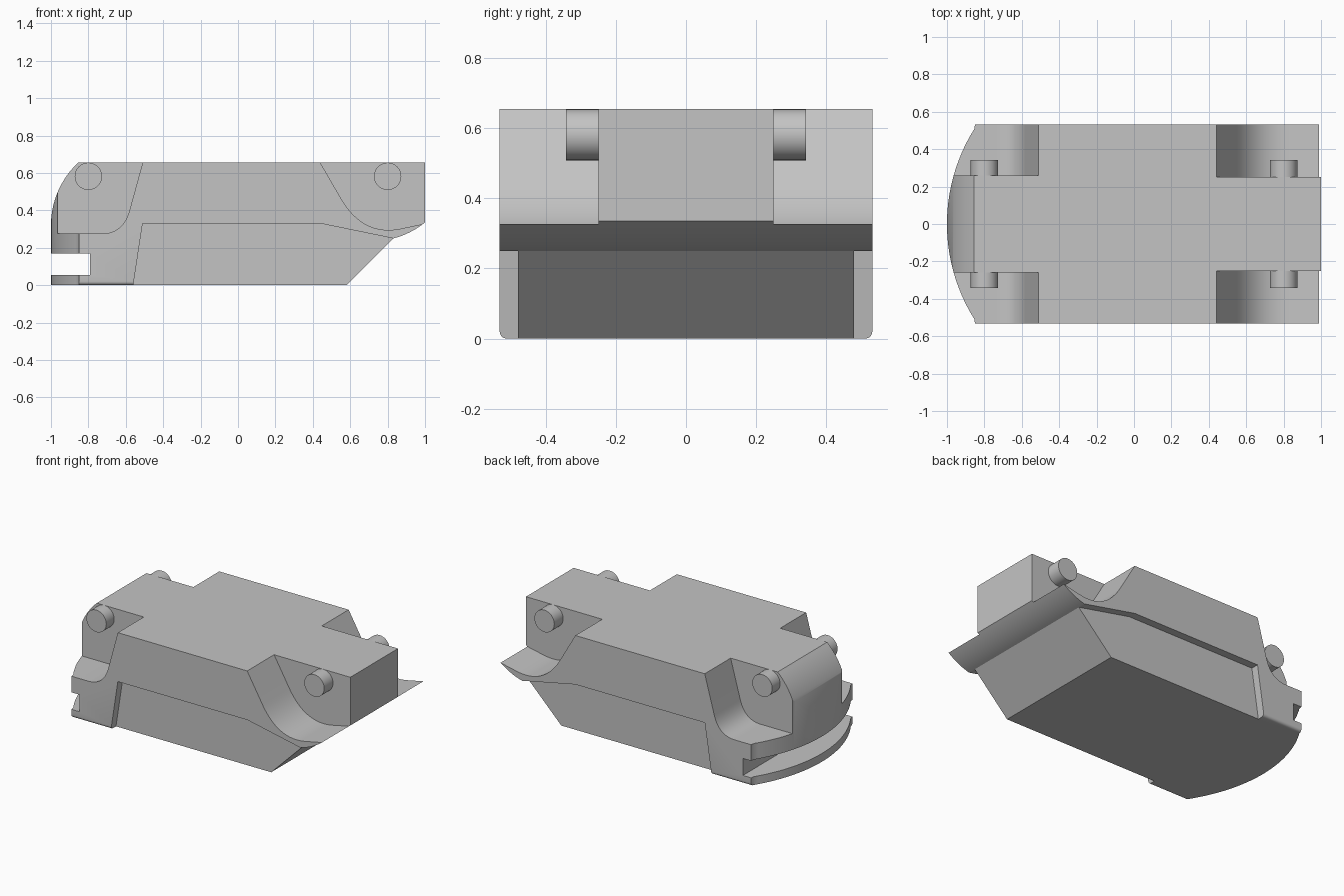
import bpy, bmesh, math
from mathutils import Vector

if "Cube" in bpy.data.objects:
    bpy.data.objects.remove(bpy.data.objects["Cube"], do_unlink=True)

grey = bpy.data.materials.new("plain grey")
grey.use_nodes = True
grey.diffuse_color = (0.55, 0.55, 0.55, 1)
grey.node_tree.nodes["Principled BSDF"].inputs["Base Color"].default_value = (0.55, 0.55, 0.55, 1)

HALF = 0.532   # half width of the body
TOP = 0.655    # height of the roof


def prism(name, points, low, high, axis="y", soften=0):
    """Extrude an outline drawn in xz (axis y) or xy (axis z)."""
    bm = bmesh.new()
    place = (lambda a, b, t: (a, t, b)) if axis == "y" else (lambda a, b, t: (a, b, t))
    face = bm.faces.new([bm.verts.new(place(a, b, low)) for a, b in points])
    new = bmesh.ops.extrude_face_region(bm, geom=[face])["geom"]
    shift = Vector(place(0, 0, high - low))
    bmesh.ops.translate(bm, vec=shift, verts=[v for v in new if isinstance(v, bmesh.types.BMVert)])
    bmesh.ops.recalc_face_normals(bm, faces=bm.faces)
    if soften:
        sills = [e for e in bm.edges
                 if all(abs(v.co.z) < 1e-5 for v in e.verts)
                 and abs(e.verts[0].co.y - e.verts[1].co.y) < 1e-5]
        bmesh.ops.bevel(bm, geom=sills, offset=soften, segments=5, profile=0.5, affect="EDGES")
    mesh = bpy.data.meshes.new(name)
    bm.to_mesh(mesh)
    bm.free()
    obj = bpy.data.objects.new(name, mesh)
    bpy.context.collection.objects.link(obj)
    mesh.materials.append(grey)
    return obj


def carve(target, tool, operation="DIFFERENCE"):
    """Apply one boolean and discard its cutter."""
    mod = target.modifiers.new("carve", "BOOLEAN")
    mod.operation, mod.solver, mod.object = operation, "EXACT", tool
    bpy.context.view_layer.objects.active = target
    bpy.ops.object.modifier_apply(modifier=mod.name)
    bpy.data.objects.remove(tool, do_unlink=True)


def curve(a, b, c, steps=16):
    """Quadratic curve from a to c, pulled towards b."""
    a, b, c = Vector(a), Vector(b), Vector(c)
    return [tuple(a * (1 - t) ** 2 + b * 2 * t * (1 - t) + c * t * t)
            for t in (i / steps for i in range(steps + 1))]


# Body: side silhouette with a rounded nose, a raked tail and an upturned lip
nose_r, nose_z = 0.459, 0.32
sweep = math.asin((TOP - nose_z) / nose_r)
nose = [(-1 + nose_r * (1 - math.cos(sweep * i / 20)), nose_z + nose_r * math.sin(sweep * i / 20))
        for i in range(21)]
lip = curve((0.83, 0.25), (0.92, 0.272), (1, 0.335), 10)
body = prism("body", [(-1, 0), (0.58, 0)] + lip + [(1, TOP)] + nose[::-1], -HALF, HALF, soften=0.02)

# Bowed front end in plan
bow_r = 0.958
bow = math.asin(HALF / bow_r)
arc = [(-1 + bow_r * (1 - math.cos(bow * i / 20)), bow_r * math.sin(bow * i / 20))
       for i in range(-20, 21)]
arc[0], arc[-1] = (arc[0][0], -0.6), (arc[-1][0], 0.6)
carve(body, prism("plan", arc + [(1.1, 0.6), (1.1, -0.6)], -0.1, 1, "z"), "INTERSECT")

# Corner bays and side recesses, mirrored to both sides
front_bay = [(-0.415, 1), (-0.51, TOP)] + curve((-0.58, 0.4), (-0.614, 0.275), (-0.73, 0.275)) \
    + [(-1.1, 0.275), (-1.1, 1)]
rear_bay = [(0.24, 1), (0.44, TOP)] + curve((0.55, 0.465), (0.668, 0.26), (0.87, 0.302)) \
    + [(1.1, 0.35), (1.1, 1)]
recess = [(-0.575, -0.1), (-0.56, 0), (-0.51, 0.33), (0.44, 0.33), (0.84, 0.248), (0.84, -0.1)]
for side in (-1, 1):
    for outline, inner in ((front_bay, 0.26), (rear_bay, 0.25), (recess, 0.48)):
        lo, hi = sorted((side * inner, side * 0.7))
        carve(body, prism("cutter", outline, lo, hi))

# Slot across the nose
carve(body, prism("slot", [(-1.1, 0.055), (-0.79, 0.055), (-0.79, 0.168), (-1.1, 0.168)], -0.7, 0.7))

# Round pegs in the four bays
parts = [body]
for end, x in (("front", -0.8), ("rear", 0.8)):
    for name, side in (("right", -1), ("left", 1)):
        bpy.ops.mesh.primitive_cylinder_add(vertices=40, radius=0.073, depth=0.105,
                                            location=(x, side * 0.2905, 0.582),
                                            rotation=(math.pi / 2, 0, 0))
        peg = bpy.context.object
        peg.name = f"{end}_{name}_peg"
        peg.data.materials.append(grey)
        parts.append(peg)

# Smooth curves, crisp edges
bpy.ops.object.select_all(action="DESELECT")
for part in parts:
    part.select_set(True)
bpy.context.view_layer.objects.active = body
bpy.ops.object.shade_smooth_by_angle(angle=math.radians(25))
